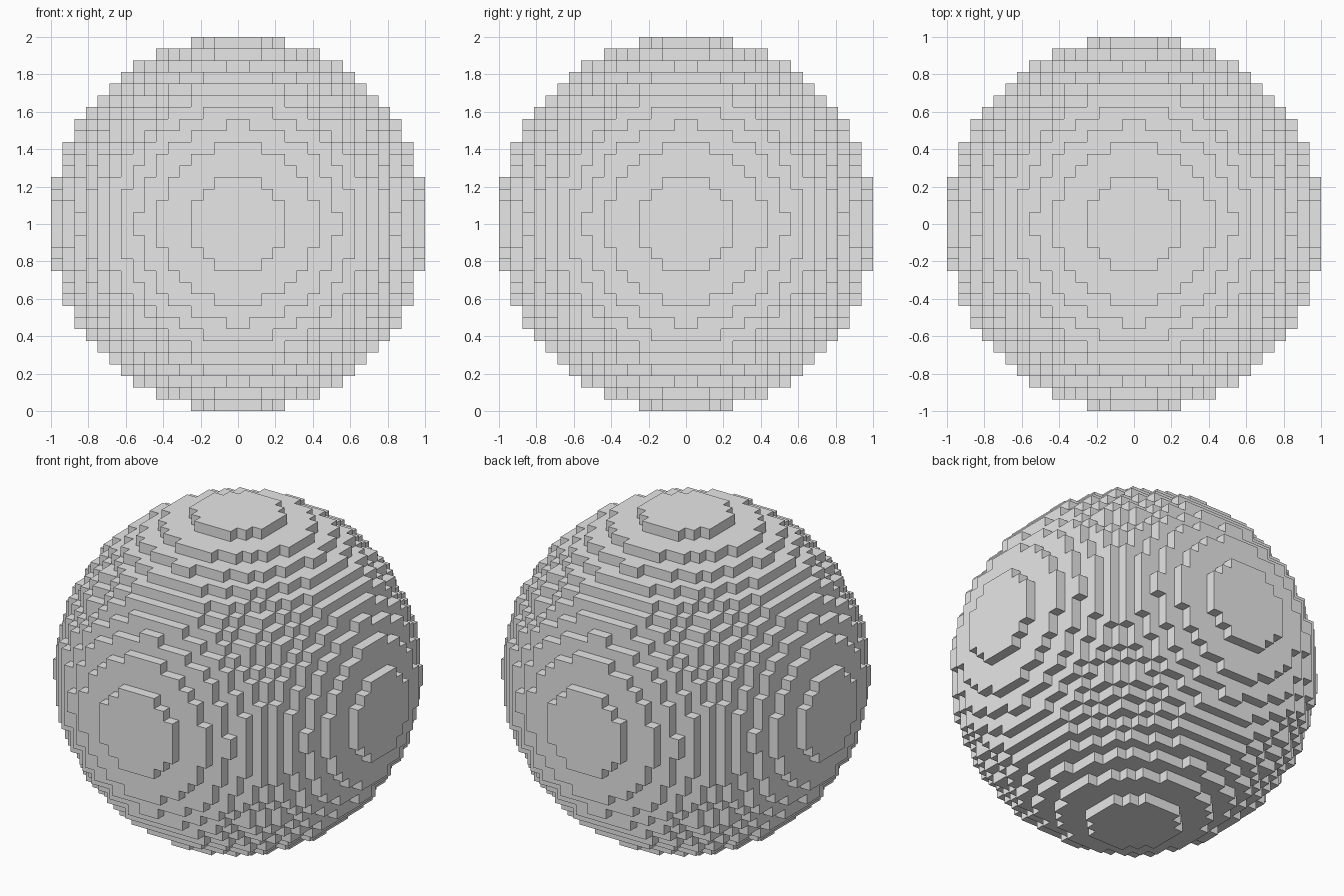
import bpy
import bmesh
from mathutils import Vector

cube = bpy.data.objects.get("Cube")
if cube:
    bpy.data.objects.remove(cube, do_unlink=True)

# Ball radius in blocks, and the size of one block
RADIUS = 16
BLOCK = 1 / RADIUS

grey = bpy.data.materials.new("plain_grey")
grey.use_nodes = True
colour = (0.8, 0.8, 0.8, 1)
grey.diffuse_color = colour
grey.node_tree.nodes["Principled BSDF"].inputs["Base Color"].default_value = colour


def filled(cell):
    """A block belongs to the ball when its centre lies inside the radius."""
    return sum((c + 0.5) ** 2 for c in cell) <= RADIUS ** 2


def block_ball(name, material):
    bm = bmesh.new()
    corners = {}

    def corner(point):
        if point not in corners:
            position = Vector(point) * BLOCK + Vector((0, 0, 1))
            corners[point] = bm.verts.new(position)
        return corners[point]

    def add_side(cell, axis, step):
        u, v = (axis + 1) % 3, (axis + 2) % 3
        ring = []
        for du, dv in ((0, 0), (1, 0), (1, 1), (0, 1)):
            point = list(cell)
            point[axis] += step > 0
            point[u] += du
            point[v] += dv
            ring.append(corner(tuple(point)))
        bm.faces.new(ring if step > 0 else ring[::-1])

    # Only block sides that face an empty cell are built
    span = range(-RADIUS, RADIUS)
    for cell in ((x, y, z) for x in span for y in span for z in span):
        if not filled(cell):
            continue
        for axis in range(3):
            for step in (-1, 1):
                neighbour = list(cell)
                neighbour[axis] += step
                if not filled(neighbour):
                    add_side(cell, axis, step)

    mesh = bpy.data.meshes.new(name)
    bm.to_mesh(mesh)
    bm.free()
    mesh.materials.append(material)
    ball = bpy.data.objects.new(name, mesh)
    bpy.context.collection.objects.link(ball)
    return ball


block_ball("block_ball", grey)
